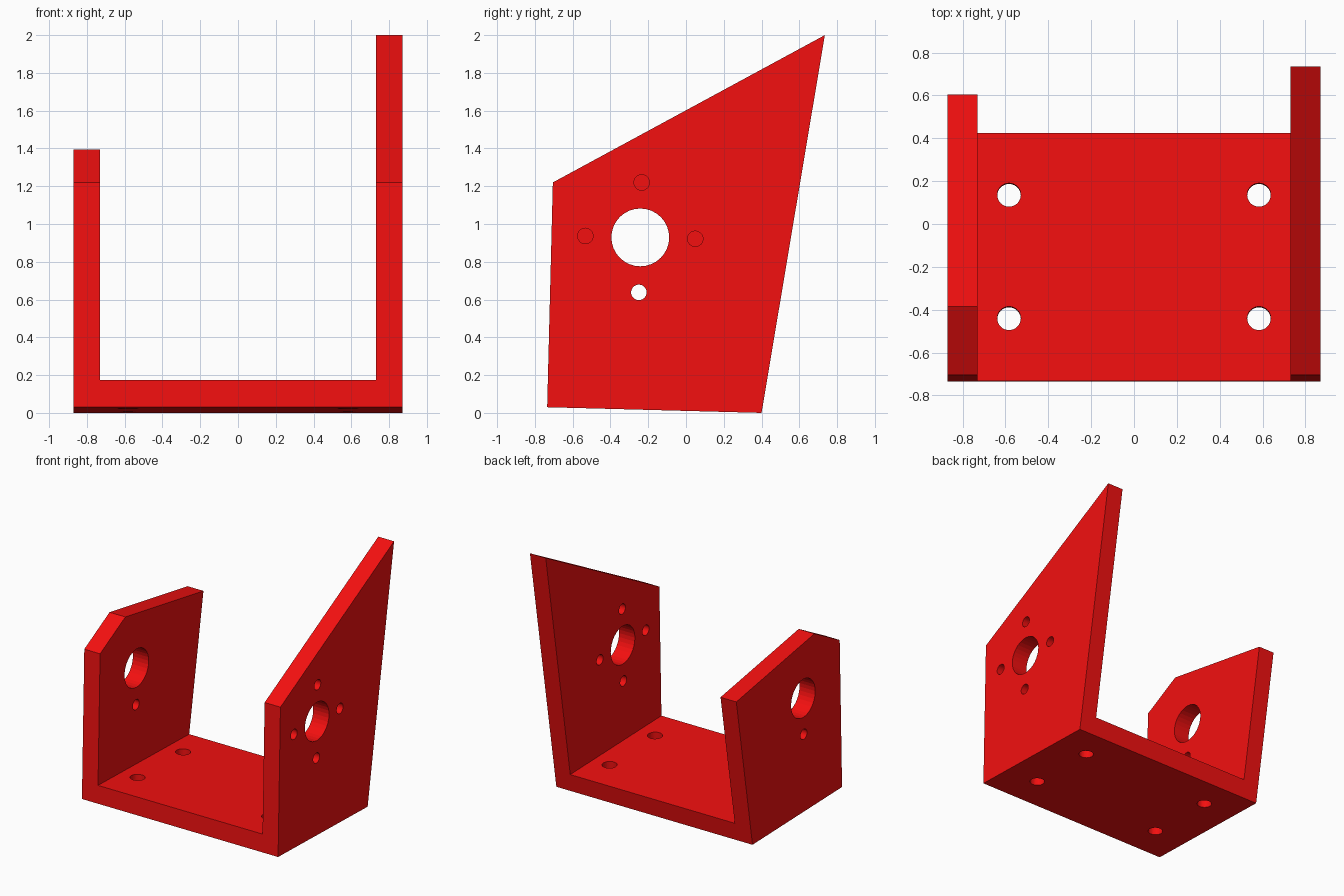
import bpy, bmesh, math
from mathutils import Matrix, Vector

if "Cube" in bpy.data.objects:
    bpy.data.objects.remove(bpy.data.objects["Cube"])

TILT = math.radians(1.5)   # whole bracket leans slightly
HALF, INNER = 0.87, 0.73   # outer and inner half widths


def mesh_object(name, bm):
    bmesh.ops.recalc_face_normals(bm, faces=bm.faces)
    me = bpy.data.meshes.new(name)
    bm.to_mesh(me)
    bm.free()
    ob = bpy.data.objects.new(name, me)
    bpy.context.collection.objects.link(ob)
    return ob


def prism(name, profile, x0, x1):
    """Extrude a (y, z) profile along x."""
    bm = bmesh.new()
    face = bm.faces.new([bm.verts.new((x0, y, z)) for y, z in profile])
    ext = bmesh.ops.extrude_face_region(bm, geom=[face])
    verts = [v for v in ext["geom"] if isinstance(v, bmesh.types.BMVert)]
    bmesh.ops.translate(bm, verts=verts, vec=(x1 - x0, 0, 0))
    return mesh_object(name, bm)


def rod(name, centre, radius, length, rotation):
    bm = bmesh.new()
    bmesh.ops.create_cone(bm, cap_ends=True, segments=32, radius1=radius,
                          radius2=radius, depth=length,
                          matrix=Matrix.Translation(Vector(centre)) @ rotation)
    return mesh_object(name, bm)


def cut(target, cutter):
    """Subtract the cutter, then remove it."""
    cutter.hide_render = True
    mod = target.modifiers.new("cut", 'BOOLEAN')
    mod.operation, mod.solver, mod.object = 'DIFFERENCE', 'EXACT', cutter
    bpy.context.view_layer.objects.active = target
    bpy.ops.object.modifier_apply(modifier=mod.name)
    bpy.data.objects.remove(cutter)


# Solid block with the side profile
bracket = prism("bracket", [(-0.735, 0.03), (0.40, 0.0), (0.735, 2.0),
                            (-0.705, 1.22)], -HALF, HALF)

# Channel between the two side plates, leaving the base
cut(bracket, prism("channel", [(-1, 0.182), (1, 0.129), (1, 2.3), (-1, 2.3)],
                   -INNER, INNER))

# Shorter left plate: trim square to the back edge
cut(bracket, prism("left_trim", [(-0.385, 1.393), (0.605, 1.224), (1, 1.157),
                                 (1, 2.3), (-0.385, 2.3)], -1, 0))

# Large hole through both plates
along_x = Matrix.Rotation(math.pi / 2, 4, 'Y')
hy, hz = -0.242, 0.929
cut(bracket, rod("main_hole", (0, hy, hz), 0.153, 3, along_x))

# Four screw holes round it; only the lowest goes through the left plate
for i in range(4):
    a = i * math.pi / 2 - TILT
    y, z = hy + 0.291 * math.cos(a), hz + 0.291 * math.sin(a)
    x, length = (0, 3) if i == 3 else (0.8, 0.4)
    cut(bracket, rod("screw_hole", (x, y, z), 0.041, length, along_x))

# Mounting holes in the base
lean = Matrix.Rotation(-TILT, 4, 'X')
for x in (-0.583, 0.583):
    for y in (-0.442, 0.134):
        cut(bracket, rod("base_hole", (x, y, 0.09), 0.055, 0.5, lean))

# Red finish
red = bpy.data.materials.new("red")
red.diffuse_color = (0.9, 0.005, 0.005, 1)
red.use_nodes = True
red.node_tree.nodes["Principled BSDF"].inputs["Base Color"].default_value = red.diffuse_color
bracket.data.materials.clear()
bracket.data.materials.append(red)
for p in bracket.data.polygons:
    p.material_index = 0
